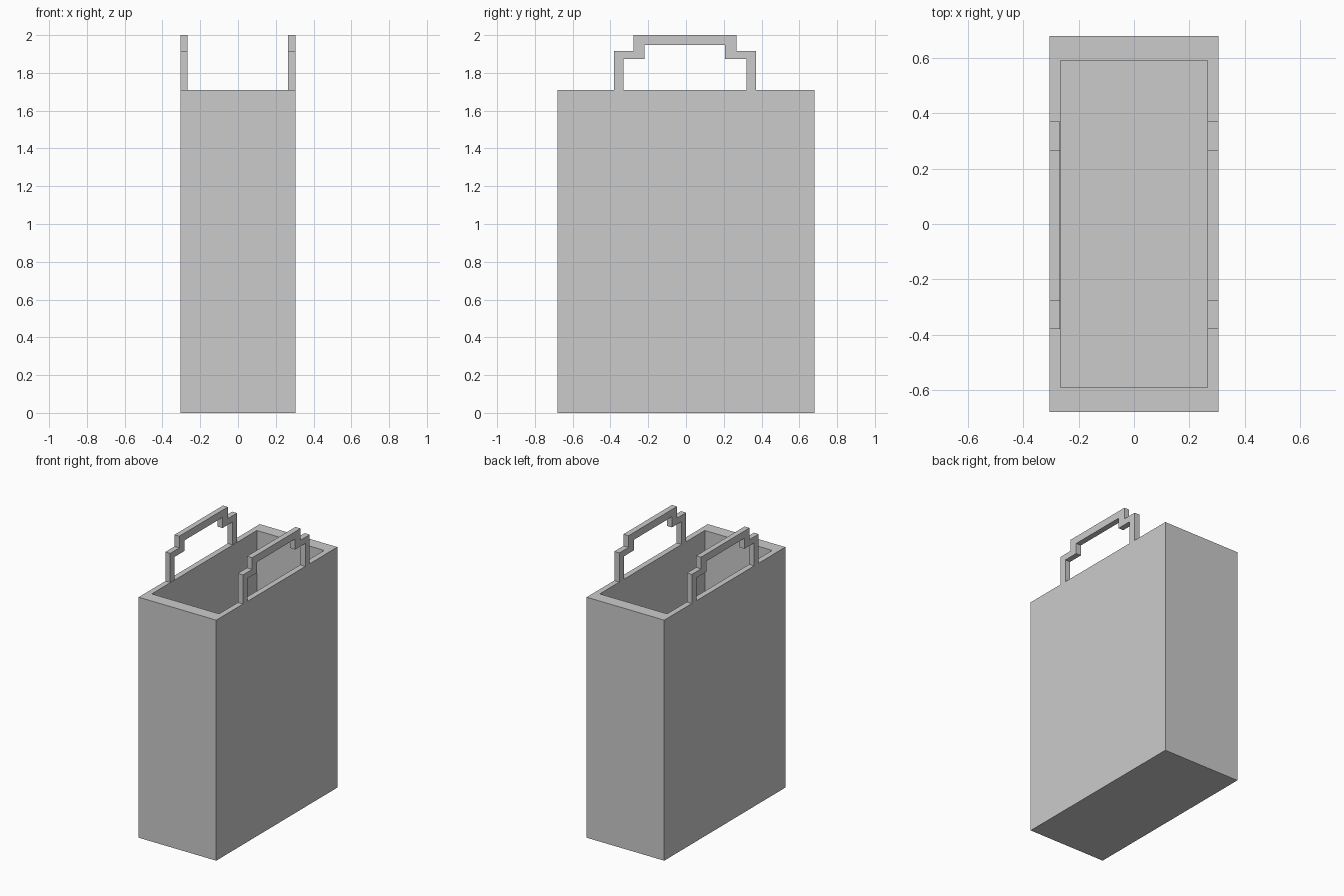
import bpy, bmesh
from mathutils import Vector

if "Cube" in bpy.data.objects:
    bpy.data.objects.remove(bpy.data.objects["Cube"])

HX, HY, H = 0.305, 0.68, 1.71      # outer half sizes and body height
IX, IY, FLOOR = 0.265, 0.59, 0.01  # opening half sizes and floor level


def add_object(name, bm):
    bmesh.ops.recalc_face_normals(bm, faces=bm.faces)
    mesh = bpy.data.meshes.new(name)
    bm.to_mesh(mesh)
    bm.free()
    obj = bpy.data.objects.new(name, mesh)
    bpy.context.collection.objects.link(obj)
    return obj


# Open bag body: box with its top inset to a rim, then pushed down to the floor
bm = bmesh.new()
bmesh.ops.create_cube(bm, size=2)
for v in bm.verts:
    v.co = Vector((v.co.x * HX, v.co.y * HY, (v.co.z + 1) * H / 2))
top = max(bm.faces, key=lambda f: f.calc_center_median().z)
bmesh.ops.inset_region(bm, faces=[top], thickness=0.02)
for v in top.verts:
    v.co.x = IX if v.co.x > 0 else -IX
    v.co.y = IY if v.co.y > 0 else -IY
well = bmesh.ops.extrude_discrete_faces(bm, faces=[top])["faces"][0]
for v in well.verts:
    v.co.z = FLOOR
add_object("bag_body", bm)

# Stepped handle outline in (y, z), extruded across the wall thickness
OUTLINE = [(-0.38, H), (-0.38, 1.917), (-0.277, 1.917), (-0.277, 2.0),
           (0.267, 2.0), (0.267, 1.917), (0.37, 1.917), (0.37, H),
           (0.32, H), (0.32, 1.873), (0.207, 1.873), (0.207, 1.948),
           (-0.22, 1.948), (-0.22, 1.873), (-0.33, 1.873), (-0.33, H)]


def add_handle(name, x0, x1):
    bm = bmesh.new()
    face = bm.faces.new([bm.verts.new((x0, y, z)) for y, z in OUTLINE])
    geom = bmesh.ops.extrude_face_region(bm, geom=[face])["geom"]
    verts = [g for g in geom if isinstance(g, bmesh.types.BMVert)]
    bmesh.ops.translate(bm, verts=verts, vec=(x1 - x0, 0, 0))
    add_object(name, bm)


add_handle("left_handle", -HX, -0.267)
add_handle("right_handle", IX, HX)
